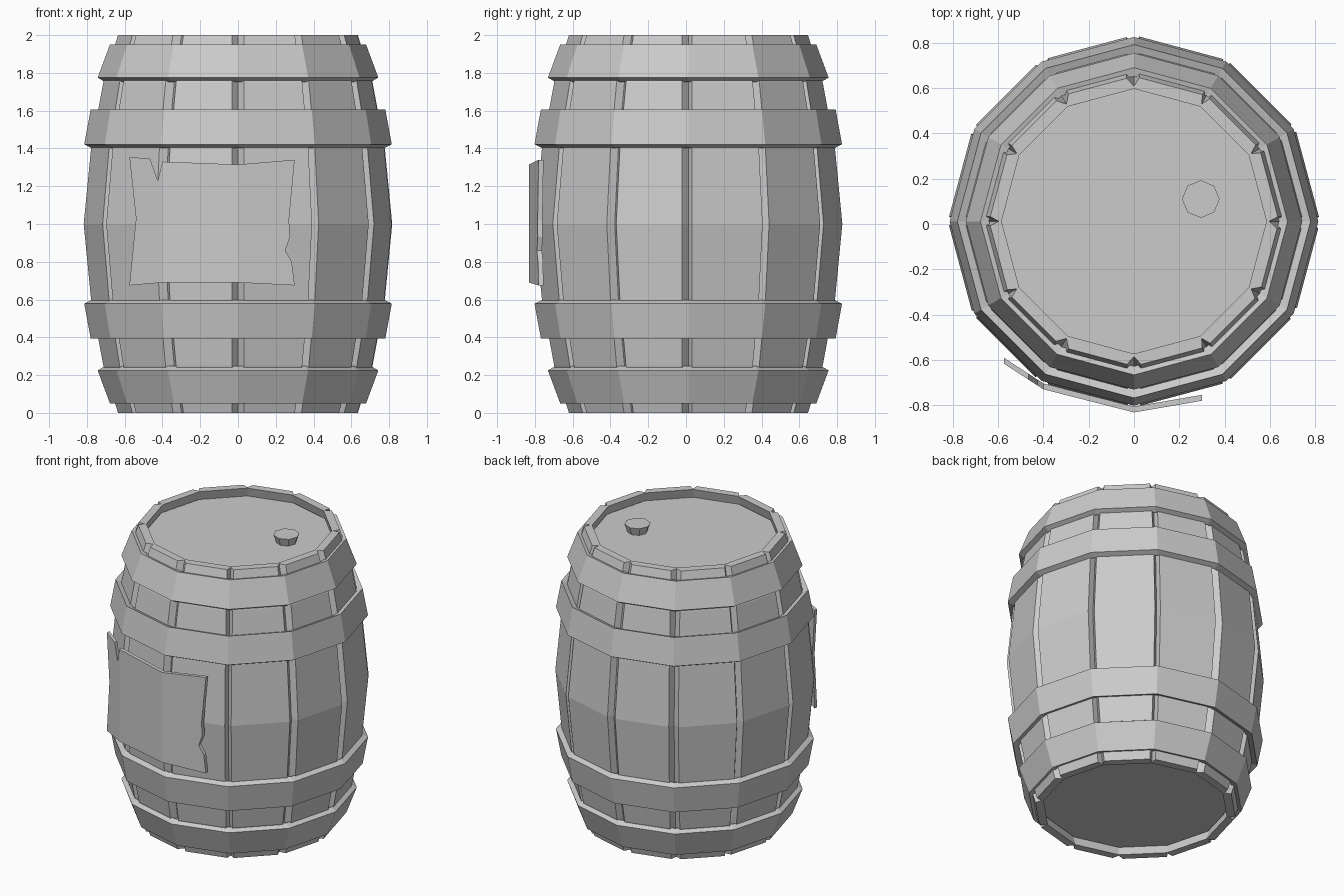
import bpy, bmesh, math, random

if "Cube" in bpy.data.objects:
    bpy.data.objects.remove(bpy.data.objects["Cube"])
random.seed(4)
CY = 0.012          # barrel axis sits slightly behind centre, the paper sticks out in front
N = 12

def finish(name, bm):
    bmesh.ops.recalc_face_normals(bm, faces=bm.faces[:])
    me = bpy.data.meshes.new(name)
    bm.to_mesh(me)
    bm.free()
    ob = bpy.data.objects.new(name, me)
    bpy.context.collection.objects.link(ob)
    return ob

def lathe(name, profile, n=N, centre=(0, CY), capped=False):
    """Revolve (radius, z) points; closed loop unless capped."""
    bm = bmesh.new()
    rings = [[bm.verts.new((centre[0] + r * math.cos(2 * math.pi * i / n),
                            centre[1] + r * math.sin(2 * math.pi * i / n), z))
              for i in range(n)] for r, z in profile]
    pairs = list(zip(rings, rings[1:]))
    if capped:
        bm.faces.new(rings[0])
        bm.faces.new(rings[-1])
    else:
        pairs.append((rings[-1], rings[0]))
    for a, b in pairs:
        for i in range(n):
            j = (i + 1) % n
            bm.faces.new((a[i], a[j], b[j], b[i]))
    return finish(name, bm)

# Staves: bowed planks with bevelled sides that leave V grooves
half = [(0.64, 0), (0.718, 0.25), (0.783, 0.6), (0.822, 1)]
rows = half + [(r, 2 - z) for r, z in reversed(half[:-1])]
A = math.pi / N
for k in range(N):
    ang = 2 * A * k + A
    c, s = math.cos(ang), math.sin(ang)
    gl, gr = (0.026 + random.uniform(-0.01, 0.01) for _ in range(2))
    bm = bmesh.new()
    rings = []
    for r, z in rows:
        ri = r - 0.055
        section = [(ri * math.cos(A), -ri * math.sin(A)),
                   ((ri + 0.012) * math.cos(A), -(ri + 0.012) * math.sin(A)),
                   (r * math.cos(A), gl - r * math.sin(A)),
                   (r * math.cos(A), r * math.sin(A) - gr),
                   ((ri + 0.012) * math.cos(A), (ri + 0.012) * math.sin(A)),
                   (ri * math.cos(A), ri * math.sin(A))]
        rings.append([bm.verts.new((c * u - s * v, CY + s * u + c * v, z)) for u, v in section])
    for a, b in zip(rings, rings[1:]):
        for i in range(6):
            bm.faces.new((a[i], a[(i + 1) % 6], b[(i + 1) % 6], b[i]))
    bm.faces.new(rings[0])
    bm.faces.new(rings[-1])
    finish(f"stave_{k + 1}", bm)

# Hoops: slanted metal bands, mirrored top and bottom
hoops = {"end_hoop": [(0.64, 0.06), (0.678, 0.05), (0.743, 0.225), (0.705, 0.247)],
         "middle_hoop": [(0.735, 0.41), (0.78, 0.393), (0.814, 0.578), (0.775, 0.598)]}
for name, prof in hoops.items():
    lathe("lower_" + name, prof)
    lathe("upper_" + name, [(r, 2 - z) for r, z in prof])

# Recessed lid and base
lathe("lid", [(0.605, 1.91), (0.597, 1.94)], capped=True)
lathe("base", [(0.597, 0.06), (0.605, 0.09)], capped=True)

# Bung: tapered octagonal plug on the lid
lathe("bung", [(0.062, 1.935), (0.083, 1.995)], n=8, centre=(0.295, 0.11), capped=True)

# Torn paper notice folded over three staves
def paper_y(x):
    pts = [(-0.6, -0.60), (-0.4, -0.73), (0, -0.832), (0.32, -0.777)]
    for (x0, y0), (x1, y1) in zip(pts, pts[1:]):
        if x <= x1:
            return y0 + (y1 - y0) * (x - x0) / (x1 - x0)
    return pts[-1][1]

panels = [
    [(-0.575, 0.675), (-0.4, 0.69), (-0.4, 1.33), (-0.425, 1.23), (-0.465, 1.345),
     (-0.575, 1.355), (-0.54, 1.03)],
    [(-0.4, 0.69), (0, 0.69), (0, 1.315), (-0.4, 1.33)],
    [(0, 0.69), (0.3, 0.675), (0.285, 0.8), (0.25, 0.86), (0.275, 0.93), (0.27, 1.02),
     (0.3, 1.34), (0, 1.315)]]
bm = bmesh.new()
for p in panels:
    bm.faces.new([bm.verts.new((x, paper_y(x), z)) for x, z in p])
bmesh.ops.remove_doubles(bm, verts=bm.verts[:], dist=0.001)
back = bmesh.ops.extrude_face_region(bm, geom=bm.faces[:], use_keep_orig=True)
for v in back["geom"]:
    if isinstance(v, bmesh.types.BMVert):
        v.co.y += 0.026
finish("paper_notice", bm)
